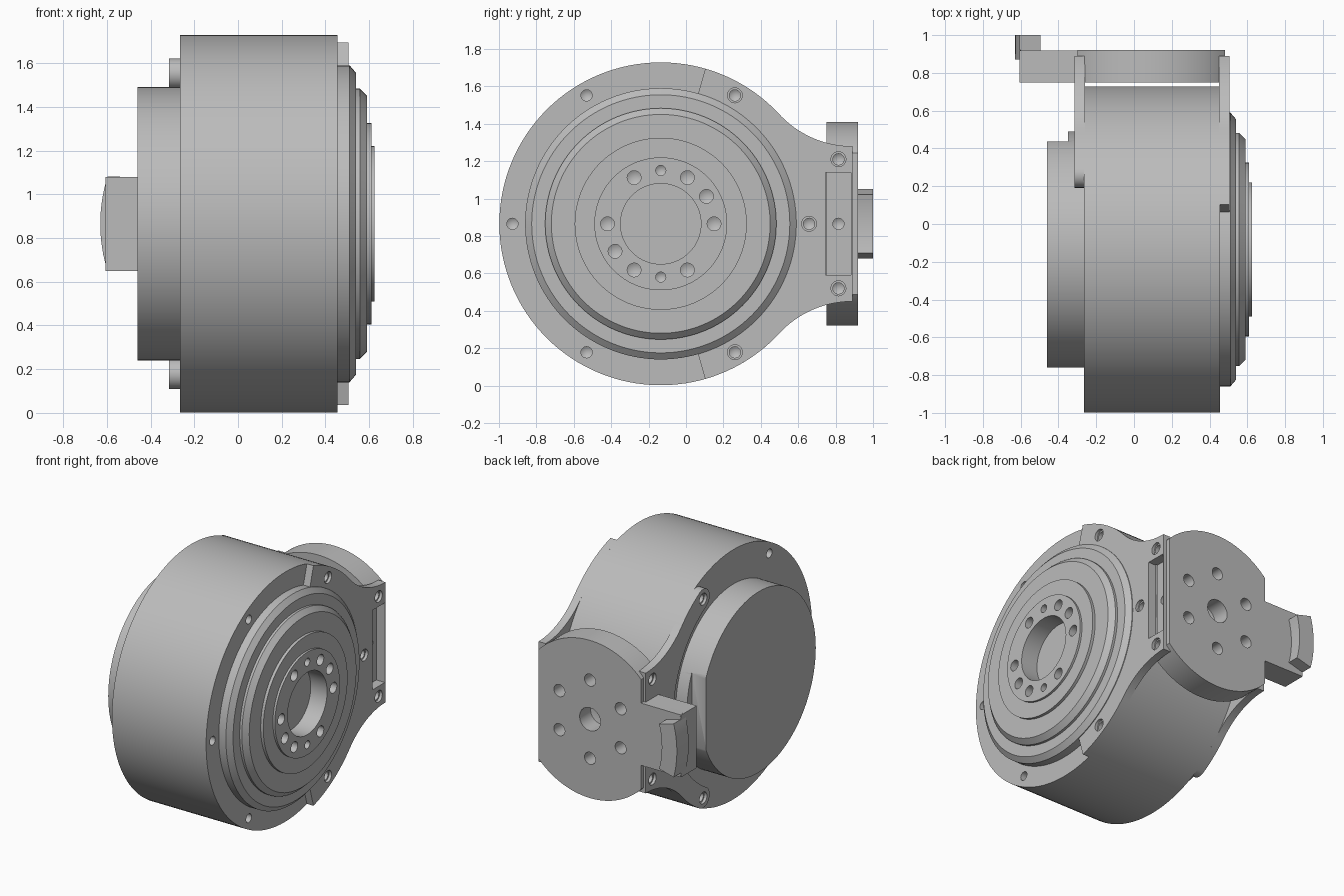
import bpy
import bmesh
from math import sin, cos, radians, pi

cube = bpy.data.objects.get("Cube")
if cube:
    bpy.data.objects.remove(cube, do_unlink=True)

CY, CZ = -0.135, 0.865      # main axis
R = 0.863                   # drum radius
DX, DR = 0.09, 0.545        # mounting disc centre and radius

grey = bpy.data.materials.new("light grey metal")
grey.use_nodes = True
grey.diffuse_color = (0.5, 0.5, 0.5, 1)
grey.node_tree.nodes["Principled BSDF"].inputs["Base Color"].default_value = (0.5, 0.5, 0.5, 1)


def place(axis, u, v, w):
    """u runs along the axis; v and w span the cross-section."""
    return (u, v, w) if axis == "x" else (v, u, w)


def arc(cv, cw, r, a, b, n=24):
    steps = [radians(a + (b - a) * i / n) for i in range(n + 1)]
    return [(cv + r * cos(t), cw + r * sin(t)) for t in steps]


def add_lathe(bm, axis, centre, profile, n):
    rings = []
    for u, r in profile:
        count = n if r > 0 else 1
        rings.append([bm.verts.new(place(axis, u, centre[0] + r * cos(2 * pi * i / n),
                                         centre[1] + r * sin(2 * pi * i / n)))
                      for i in range(count)])
    for p, q in zip(rings, rings[1:]):
        for i in range(n):
            j = (i + 1) % n
            if len(p) == 1:
                bm.faces.new((p[0], q[i], q[j]))
            elif len(q) == 1:
                bm.faces.new((p[i], q[0], p[j]))
            else:
                bm.faces.new((p[i], q[i], q[j], p[j]))


def finish(bm, name):
    bmesh.ops.recalc_face_normals(bm, faces=bm.faces)
    mesh = bpy.data.meshes.new(name)
    bm.to_mesh(mesh)
    bm.free()
    mesh.materials.append(grey)
    ob = bpy.data.objects.new(name, mesh)
    bpy.context.collection.objects.link(ob)
    return ob


def lathe(name, profile, n=128):
    bm = bmesh.new()
    add_lathe(bm, "x", (CY, CZ), profile, n)
    return finish(bm, name)


def prism(name, axis, outline, a, b):
    bm = bmesh.new()
    low = [bm.verts.new(place(axis, a, v, w)) for v, w in outline]
    high = [bm.verts.new(place(axis, b, v, w)) for v, w in outline]
    bm.faces.new(low)
    bm.faces.new(high[::-1])
    for i in range(len(low)):
        j = (i + 1) % len(low)
        bm.faces.new((low[i], high[i], high[j], low[j]))
    return finish(bm, name)


def rect(v0, v1, w0, w1):
    return [(v0, w0), (v1, w0), (v1, w1), (v0, w1)]


def drills(name, axis, holes):
    """One cutter object from (v, w, radius, start, end, lip) holes."""
    bm = bmesh.new()
    for v, w, r, a, b, lip in holes:
        d = 1 if b > a else -1
        prof = [(a, 0), (a, r + lip)]
        if lip:
            prof += [(a + d * 0.025, r + lip), (a + d * 0.025, r)]
        else:
            prof += [(a + d * 0.01, r)]
        add_lathe(bm, axis, (v, w), prof + [(b, r), (b + d * 0.02, 0)], 20)
    return finish(bm, name)


def cut(targets, cutter):
    for ob in targets:
        mod = ob.modifiers.new("cut", "BOOLEAN")
        mod.operation, mod.solver, mod.object = "DIFFERENCE", "EXACT", cutter
        bpy.context.view_layer.objects.active = ob
        bpy.ops.object.modifier_apply(modifier=mod.name)
    bpy.data.objects.remove(cutter, do_unlink=True)


def polar(r, deg):
    return CY + r * cos(radians(deg)), CZ + r * sin(radians(deg))


def mirror(points):
    """Close an outline with its copy below the main axis."""
    return points + [(v, 2 * CZ - w) for v, w in reversed(points)]


# Drum with the stepped output face and central bore
drum = lathe("drum_and_output_hub", [
    (-0.265, 0), (-0.265, R), (0.455, R), (0.455, 0.725), (0.51, 0.725), (0.54, 0.69),
    (0.54, 0.618), (0.557, 0.618), (0.59, 0.585), (0.59, 0.46), (0.61, 0.46),
    (0.61, 0.355), (0.625, 0.355), (0.625, 0.215), (0.5, 0.215), (0.5, 0)])

# Rear cap with one flat side
cap = lathe("rear_cap", [(-0.46, 0), (-0.46, 0.625), (-0.26, 0.625), (-0.26, 0)])
cut([cap], prism("cap_cutter", "x", rect(0.437, 0.7, 0, 2), -0.6, -0.35))

# Side plates: arc along the drum, then a concave sweep out to the ear
EAR_Y, SWEEP = 0.89, 0.533
sweep = arc(EAR_Y, 1.28 + SWEEP, SWEEP, 222.8, 270)
front_top = arc(CY, CZ, 0.7, 0.5, 74, 32) + arc(CY, CZ, R, 74, 43) + sweep
front_plate = prism("front_side_plate", "x", mirror(front_top), 0.45, 0.505)

tip = polar(0.793, 60)
rear_top = (arc(CY, CZ, 0.723, 0.5, 60, 32) + arc(*tip, 0.07, 240, 60, 12)[1:-1]
            + arc(CY, CZ, R, 60, 43) + sweep)
rear_plate = prism("rear_side_plate", "x", mirror(rear_top), -0.315, -0.26)

# Mounting disc with two straight sides
X0, X1 = -0.3, 0.487
t0 = 45.0
outline = [(min(max(v, X0), X1), w) for v, w in arc(DX, CZ, DR, 44, 136, 40)]
disc = prism("mounting_disc", "y", mirror(outline), 0.75, 0.92)

# Tab with a curved lip and a raised stop block
TAB = 0.215
tab = prism("tab", "y", rect(-0.607, -0.25, CZ - TAB, CZ + TAB), 0.75, 0.919)
lip_arc = arc(DX, CZ, 0.72, 162.6, 197.4, 16)
prism("tab_lip", "y", lip_arc + [(-0.5, CZ - TAB), (-0.5, CZ + TAB)], 0.87, 0.92)
prism("stop_block", "y", arc(DX, CZ, 0.72, 165.1, 194.9, 16)
      + arc(DX, CZ, 0.605, 194.9, 165.1, 16), 0.9, 1.0)

# Pocket between the ears on the output side
cut([front_plate, disc], prism("pocket_cutter", "x", rect(0.745, 0.882, 0.59, 1.14), 0.44, 0.6))

# Hub bolt and pin holes
hub = [(*polar(0.285, a), 0.037, 0.63, 0.53, 0) for a in (0, 60, 120, 180, 240, 300, 31, 211)]
hub += [(*polar(0.285, a), 0.027, 0.63, 0.53, 0) for a in (90, 270)]
# Rim holes on both faces of the drum
for a in (120, 180, 240):
    hub.append((*polar(0.793, a), 0.03, 0.46, 0.38, 0))
    hub.append((*polar(0.793, a), 0.03, -0.27, -0.19, 0))
cut([drum], drills("hub_drills", "x", hub))

# Screw holes through the plates into the parts behind
ears = [(0.815, CZ + s * 0.345) for s in (-1, 1)]
arms = [polar(0.793, a) for a in (60, -60)]
front_holes = [(*p, 0.03, 0.51, 0.39, 0.01) for p in ears + arms + [polar(0.793, 0)]]
front_holes.append((0.815, CZ, 0.03, 0.46, 0.37, 0))
cut([front_plate, drum, disc], drills("front_drills", "x", front_holes))
rear_holes = [(*p, 0.03, -0.32, -0.2, 0.01) for p in ears + arms]
cut([rear_plate, drum, disc], drills("rear_drills", "x", rear_holes))

# Mounting disc holes
disc_holes = [(DX, CZ, 0.08, 0.93, 0.8, 0)]
for i in range(6):
    a = radians(30 + 60 * i)
    disc_holes.append((DX + 0.27 * cos(a), CZ + 0.27 * sin(a), 0.042, 0.93, 0.82, 0))
cut([disc], drills("disc_drills", "y", disc_holes))

# Smooth shading with sharp edges kept
parts = (drum, cap, front_plate, rear_plate, disc,
         bpy.data.objects["tab_lip"], bpy.data.objects["stop_block"])
for ob in bpy.context.view_layer.objects:
    ob.select_set(ob in parts)
bpy.context.view_layer.objects.active = drum
bpy.ops.object.shade_smooth_by_angle(angle=radians(25))
